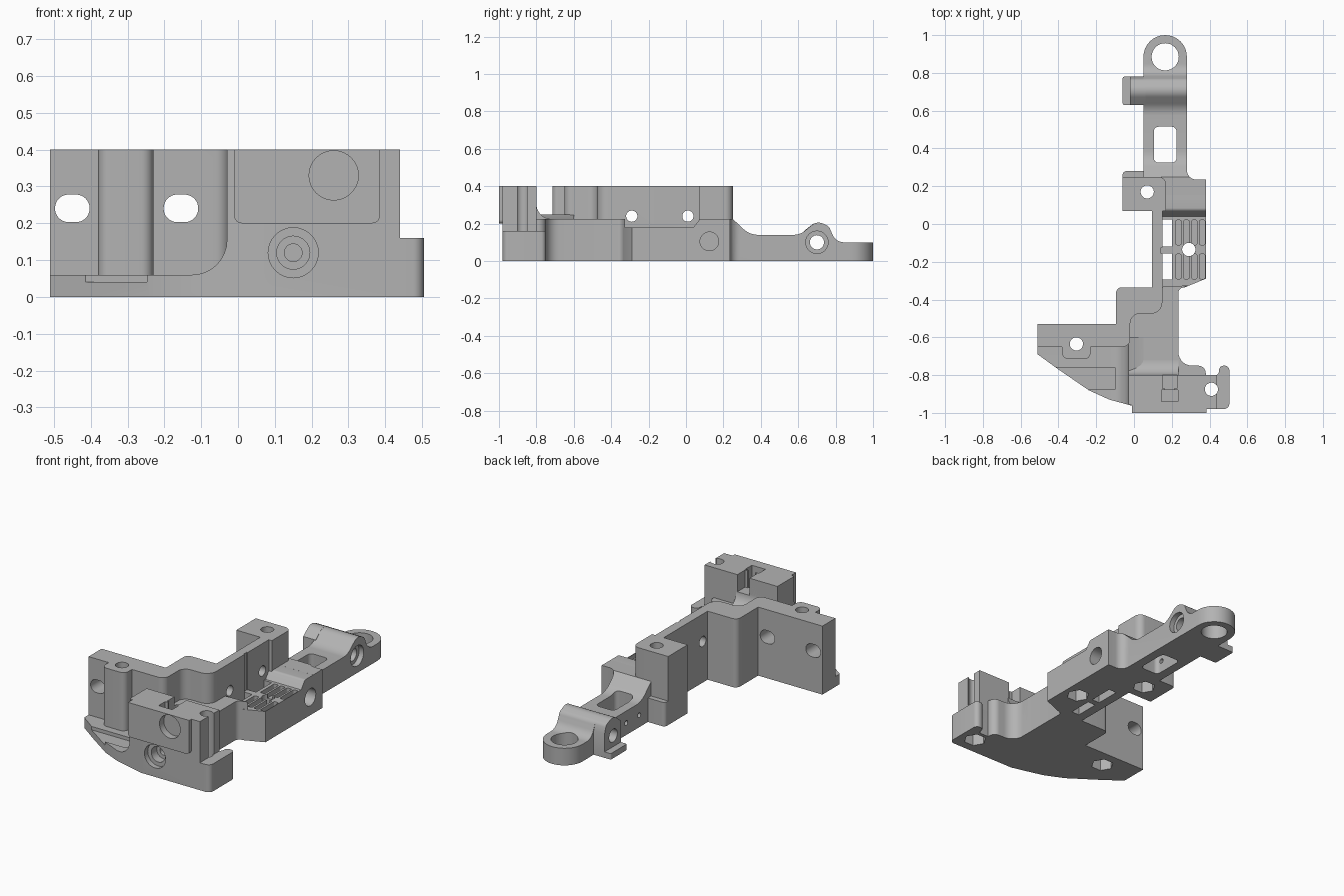
import bpy, bmesh, math
from mathutils import Vector

if "Cube" in bpy.data.objects:
    bpy.data.objects.remove(bpy.data.objects["Cube"], do_unlink=True)

grey = bpy.data.materials.new("machined grey")
grey.use_nodes = True
grey.diffuse_color = (0.45, 0.45, 0.45, 1)
grey.node_tree.nodes["Principled BSDF"].inputs["Base Color"].default_value = grey.diffuse_color
parts, cutters = [], []


def rounded(points, steps=8):
    """Outline whose corners (u, v, radius) are replaced by arcs."""
    out = []
    for i, p in enumerate(points):
        c = Vector(p[:2])
        if len(p) < 3:
            out.append(c)
            continue
        a = Vector(points[i - 1][:2]) - c
        b = Vector(points[(i + 1) % len(points)][:2]) - c
        half = a.angle(b) / 2
        t = min(p[2] / math.tan(half), 0.5 * a.length, 0.5 * b.length)
        r = t * math.tan(half)
        a.normalize()
        b.normalize()
        mid = c + (a + b).normalized() * (r / math.sin(half))
        start, end = c + a * t - mid, c + b * t - mid
        turn = math.pi - 2 * half
        for k in range(steps + 1):
            f = k / steps
            out.append(mid + (start * math.sin((1 - f) * turn) + end * math.sin(f * turn)) / math.sin(turn))
    return out


def prism(name, points, lo, hi, axis="z", store=parts):
    """Extrude an outline along an axis."""
    place = {"z": lambda u, v, w: (u, v, w), "y": lambda u, v, w: (u, w, v),
             "x": lambda u, v, w: (w, u, v)}[axis]
    bm = bmesh.new()
    outline = rounded(points)
    low = [bm.verts.new(place(p[0], p[1], lo)) for p in outline]
    high = [bm.verts.new(place(p[0], p[1], hi)) for p in outline]
    bm.faces.new(low)
    bm.faces.new(high)
    n = len(low)
    for i in range(n):
        j = (i + 1) % n
        bm.faces.new((low[i], low[j], high[j], high[i]))
    bmesh.ops.remove_doubles(bm, verts=bm.verts, dist=1e-5)
    bmesh.ops.recalc_face_normals(bm, faces=bm.faces)
    mesh = bpy.data.meshes.new(name)
    bm.to_mesh(mesh)
    bm.free()
    mesh.materials.append(grey)
    obj = bpy.data.objects.new(name, mesh)
    bpy.context.collection.objects.link(obj)
    store.append(obj)
    return obj


def rect(u0, u1, v0, v1, r=None):
    c = [(u0, v0), (u1, v0), (u1, v1), (u0, v1)]
    return [p + (r,) for p in c] if r else c


def cut(name, points, lo, hi, axis="z"):
    prism(name, points, lo, hi, axis, cutters)


def hole(name, u, v, r, lo, hi, axis="z", sides=32):
    ring = [(u + r * math.cos(math.tau * k / sides), v + r * math.sin(math.tau * k / sides))
            for k in range(sides)]
    cut(name, ring, lo, hi, axis)


def combine(obj, tools, mode):
    """Apply booleans and bake the result into the mesh."""
    for tool in tools:
        m = obj.modifiers.new("cut", "BOOLEAN")
        m.operation, m.solver, m.object = mode, "EXACT", tool
    bpy.context.view_layer.update()
    done = bpy.data.meshes.new_from_object(obj.evaluated_get(bpy.context.evaluated_depsgraph_get()))
    obj.modifiers.clear()
    obj.data = done


def shaped(name, plan, profile, lo, hi, axis):
    """Solid given by a plan outline and a side profile."""
    obj = prism(name, plan, -0.1, 0.6)
    helper = []
    tool = prism(name + "_profile", profile, lo, hi, axis, helper)
    combine(obj, [tool], "INTERSECT")
    bpy.data.objects.remove(tool, do_unlink=True)
    return obj


# Stepped upright wall, its screw boss and the rear post
prism("stepped_wall", [
    (0.095, 0.1), (0.15, 0.1), (0.15, -0.475, 0.06), (-0.02, -0.475, 0.05),
    (-0.02, -0.65, 0.04), (-0.51, -0.65), (-0.51, -0.53), (-0.095, -0.53),
    (-0.095, -0.335, 0.03), (0.095, -0.335)], 0, 0.4)
prism("screw_boss", [(-0.4, -0.6), (-0.4, -0.65), (-0.38, -0.65), (-0.38, -0.715, 0.07),
                     (-0.23, -0.715, 0.07), (-0.23, -0.65), (-0.21, -0.65), (-0.21, -0.6)], 0, 0.4)
prism("rear_post", [(-0.06, 0.07), (0.17, 0.07), (0.17, 0.25, 0.04), (-0.06, 0.25)], 0, 0.4)
prism("post_foot", rect(-0.06, 0.08, 0.2, 0.28, 0.02), 0, 0.14)

# Rear arm with rounded eye and hump
shaped("rear_arm", [(0.05, 0.15), (0.38, 0.15), (0.38, 0.235), (0.28, 0.235, 0.09),
                    (0.28, 1.0, 0.115), (0.05, 1.0, 0.115)],
       [(0.15, 0), (1.1, 0), (1.1, 0.1), (0.8, 0.1, 0.07), (0.765, 0.185, 0.04), (0.7, 0.215, 0.06),
        (0.61, 0.14, 0.1), (0.34, 0.14, 0.12), (0.25, 0.225), (0.15, 0.225)], -0.2, 0.6, "x")
prism("arm_side_block", [(0.63, 0), (0.78, 0), (0.78, 0.14), (0.765, 0.185, 0.03),
                         (0.7, 0.215, 0.06), (0.63, 0.16)], -0.02, 0.06, "x")
prism("arm_side_lip", rect(-0.06, 0.0, 0.63, 0.78, 0.01), 0, 0.035)

# Slotted tray and the raised lobe behind it
prism("tray", [(0.1, 0.08), (0.38, 0.08), (0.38, -0.29), (0.27, -0.335), (0.1, -0.36)], 0, 0.18)
prism("tray_lobe", [(0.04, 0), (0.04, 0.18), (0.075, 0.225, 0.02), (0.19, 0.225, 0.06),
                    (0.23, 0.11, 0.06), (0.2, 0)], 0.14, 0.38, "x")

# Central body, sloping toe and front tower
prism("central_body", [(0.1, -0.335), (0.29, -0.325), (0.235, -0.345, 0.03), (0.235, -0.75, 0.08),
                       (0.38, -0.75, 0.04), (0.38, -0.85), (-0.03, -0.85), (-0.03, -0.45)], 0, 0.225)
shaped("sloping_toe", [(-0.51, -0.6), (-0.51, -0.69), (-0.4, -0.77), (-0.24, -0.88), (-0.13, -0.93),
                       (0.0, -0.965), (0.1, -0.98), (0.1, -0.6)],
       [(-0.6, 0), (-0.6, 0.06), (-0.03, 0.06, 0.18), (-0.03, 0.25), (0.05, 0.225), (0.2, 0.225), (0.2, 0)],
       -1.1, -0.5, "y")
prism("front_tower", [(-0.03, -0.8), (-0.03, -0.955), (0.06, -0.98), (0.44, -0.98), (0.44, -0.8)], 0, 0.4)
prism("tower_back_fillet", [(-0.83, 0), (-0.83, 0.4), (-0.8, 0.4), (-0.8, 0.225, 0.08),
                            (-0.63, 0.225), (-0.63, 0)], -0.03, 0.235, "x")
prism("tower_pad", [(-0.01, 0.4), (-0.01, 0.2, 0.02), (0.385, 0.2, 0.02), (0.385, 0.4)], -1.0, -0.95, "y")
prism("corner_tab", [(0.36, -0.98), (0.505, -0.98, 0.03), (0.505, -0.75, 0.025), (0.45, -0.75, 0.025),
                     (0.45, -0.8, 0.02), (0.36, -0.8)], 0, 0.16)

# Vertical screw holes with hexagonal nut pockets underneath
for x, y in ((-0.305, -0.635), (0.41, -0.875), (0.07, 0.17), (0.29, -0.135)):
    hole("screw_hole", x, y, 0.035, -0.1, 0.5)
    hole("nut_pocket", x, y, 0.062, -0.1, 0.07, sides=6)
cut("tab_groove", rect(0.42, 0.48, -0.9, -0.85), 0.16, 0.5)

# Arm openings
hole("eye_hole", 0.165, 0.885, 0.072, -0.1, 0.3)
cut("arm_slot", rect(0.105, 0.225, 0.325, 0.515, 0.025), -0.1, 0.3)
hole("hump_hole", 0.7, 0.1, 0.038, -0.2, 0.5, "x")
hole("hump_counterbore", 0.7, 0.1, 0.06, 0.25, 0.5, "x")
for y in (0.36, 0.48):
    hole("pin_hole", y, 0.07, 0.014, 0.0, 0.13, "x")

# Tray openings and grip slots
for y0, y1, s0, s1 in ((-0.12, 0.025, -0.11, 0.02), (-0.295, -0.155, -0.29, -0.16)):
    cut("tray_window", rect(0.15, 0.2, y0, y1), -0.1, 0.3)
    for k in range(4):
        x = 0.235 + 0.042 * k
        cut("grip_slot", rect(x - 0.015, x + 0.015, s0, s1, 0.008), 0.155, 0.3)
hole("lobe_hole", 0.125, 0.105, 0.05, 0.3, 0.5, "x")

# Cross holes in the wall
for y in (-0.29, 0.01):
    hole("wall_hole", y, 0.24, 0.03, -0.05, 0.2, "x")
cut("wall_groove", rect(0.144, 0.16, -0.155, -0.125), 0.18, 0.5)
for x in (-0.45, -0.155):
    cut("wall_slot", rect(x - 0.047, x + 0.047, 0.203, 0.278, 0.037), -0.72, -0.5, "y")

# Front tower recesses and toe pocket
hole("disc_recess", 0.26, 0.33, 0.067, -1.1, -0.96, "y")
for r, depth in ((0.068, -0.95), (0.045, -0.9), (0.024, -0.84)):
    hole("stepped_bore", 0.15, 0.12, r, -1.1, depth, "y")
cut("top_notch", rect(0.15, 0.228, -0.87, -0.78), 0.3, 0.5)
cut("top_notch_deep", rect(0.145, 0.233, -0.94, -0.88), 0.24, 0.5)
cut("top_notch_neck", rect(0.165, 0.213, -0.885, -0.865), 0.3, 0.5)
cut("toe_pocket", rect(-0.42, -0.1, -0.875, -0.76), 0.04, 0.14)


def span(obj):
    co = [v.co for v in obj.data.vertices]
    return [(min(c[i] for c in co), max(c[i] for c in co)) for i in range(3)]


# Cut every part by the tools that reach it, then shade
for part in parts:
    box = span(part)
    near = [c for c in cutters
            if all(a[0] < b[1] and b[0] < a[1] for a, b in zip(box, span(c)))]
    if near:
        combine(part, near, "DIFFERENCE")
    part.data.shade_smooth()
    part.data.set_sharp_from_angle(angle=math.radians(30))
for c in cutters:
    bpy.data.objects.remove(c, do_unlink=True)
